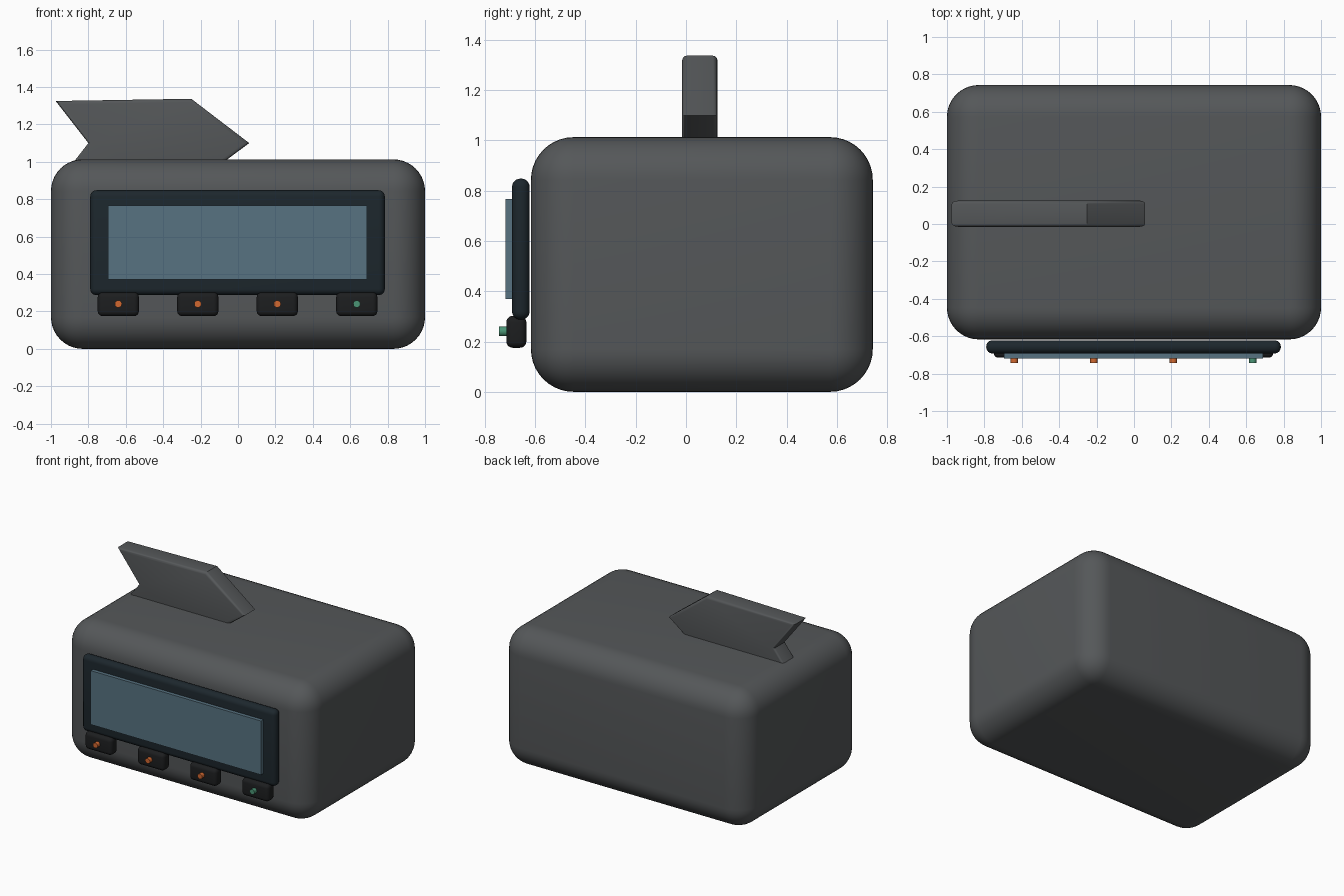
import bpy, bmesh, math

if "Cube" in bpy.data.objects:
    bpy.data.objects.remove(bpy.data.objects["Cube"])


def material(name, rgb):
    m = bpy.data.materials.new(name)
    m.diffuse_color = (*rgb, 1)
    m.use_nodes = True
    m.node_tree.nodes["Principled BSDF"].inputs["Base Color"].default_value = m.diffuse_color
    return m


CASE = material("case_grey", (0.09, 0.096, 0.10))
FRAME = material("frame_navy", (0.012, 0.02, 0.026))
GLASS = material("screen_blue", (0.095, 0.17, 0.22))
BLACK = material("button_black", (0.012, 0.013, 0.014))
ORANGE = material("light_orange", (0.65, 0.14, 0.03))
GREEN = material("light_green", (0.07, 0.30, 0.18))


def finish(obj, name, mat):
    obj.name = obj.data.name = name
    obj.data.materials.append(mat)
    bpy.ops.object.select_all(action='DESELECT')
    obj.select_set(True)
    bpy.context.view_layer.objects.active = obj
    bpy.ops.object.shade_smooth_by_angle(angle=math.radians(35))
    return obj


def box(name, x, y, z, mat, radius=0, segments=5):
    """Box between (min, max) pairs, with optional rounded edges."""
    bm = bmesh.new()
    bmesh.ops.create_cube(bm, size=1)
    for v in bm.verts:
        v.co = [(a + b) / 2 + c * (b - a) for c, (a, b) in zip(v.co, (x, y, z))]
    if radius:
        bmesh.ops.bevel(bm, geom=bm.edges[:], offset=radius, segments=segments,
                        profile=0.5, affect='EDGES')
    mesh = bpy.data.meshes.new(name)
    bm.to_mesh(mesh)
    bm.free()
    obj = bpy.data.objects.new(name, mesh)
    bpy.context.collection.objects.link(obj)
    return finish(obj, name, mat)


# Rounded case
box("case", (-1, 1), (-0.617, 0.743), (0, 1.013), CASE, 0.17, 10)

# Display: rounded frame and flat screen
box("screen_frame", (-0.79, 0.785), (-0.692, -0.622), (0.287, 0.848), FRAME, 0.033, 6)
box("screen", (-0.695, 0.69), (-0.718, -0.66), (0.37, 0.766), GLASS)

# Row of buttons, each with an indicator light
for i in range(4):
    x = -0.64 + i * 0.425
    box(f"button_{i + 1}", (x - 0.11, x + 0.11), (-0.715, -0.635),
        (0.175, 0.302), BLACK, 0.026, 5)
    bpy.ops.mesh.primitive_cylinder_add(vertices=24, radius=0.019, depth=0.06,
                                        location=(x, -0.714, 0.24),
                                        rotation=(math.pi / 2, 0, 0))
    finish(bpy.context.object, f"indicator_light_{i + 1}", GREEN if i == 3 else ORANGE)

# Notched arrow-shaped fin, half sunk into the top of the case
profile = [(-0.975, 1.325), (-0.25, 1.337), (0.06, 1.10),
           (-0.25, 0.87), (-0.975, 0.875), (-0.80, 1.10)]
bm = bmesh.new()
face = bm.faces.new([bm.verts.new((x, -0.015, z)) for x, z in profile])
side = bmesh.ops.extrude_face_region(bm, geom=[face])["geom"]
for v in side:
    if isinstance(v, bmesh.types.BMVert):
        v.co.y = 0.125
bmesh.ops.recalc_face_normals(bm, faces=bm.faces[:])
rims = [e for e in bm.edges if abs(e.verts[0].co.y - e.verts[1].co.y) < 1e-4]
bmesh.ops.bevel(bm, geom=rims, offset=0.018, segments=3, profile=0.5, affect='EDGES')
mesh = bpy.data.meshes.new("arrow_fin")
bm.to_mesh(mesh)
bm.free()
fin = bpy.data.objects.new("arrow_fin", mesh)
bpy.context.collection.objects.link(fin)
finish(fin, "arrow_fin", CASE)
